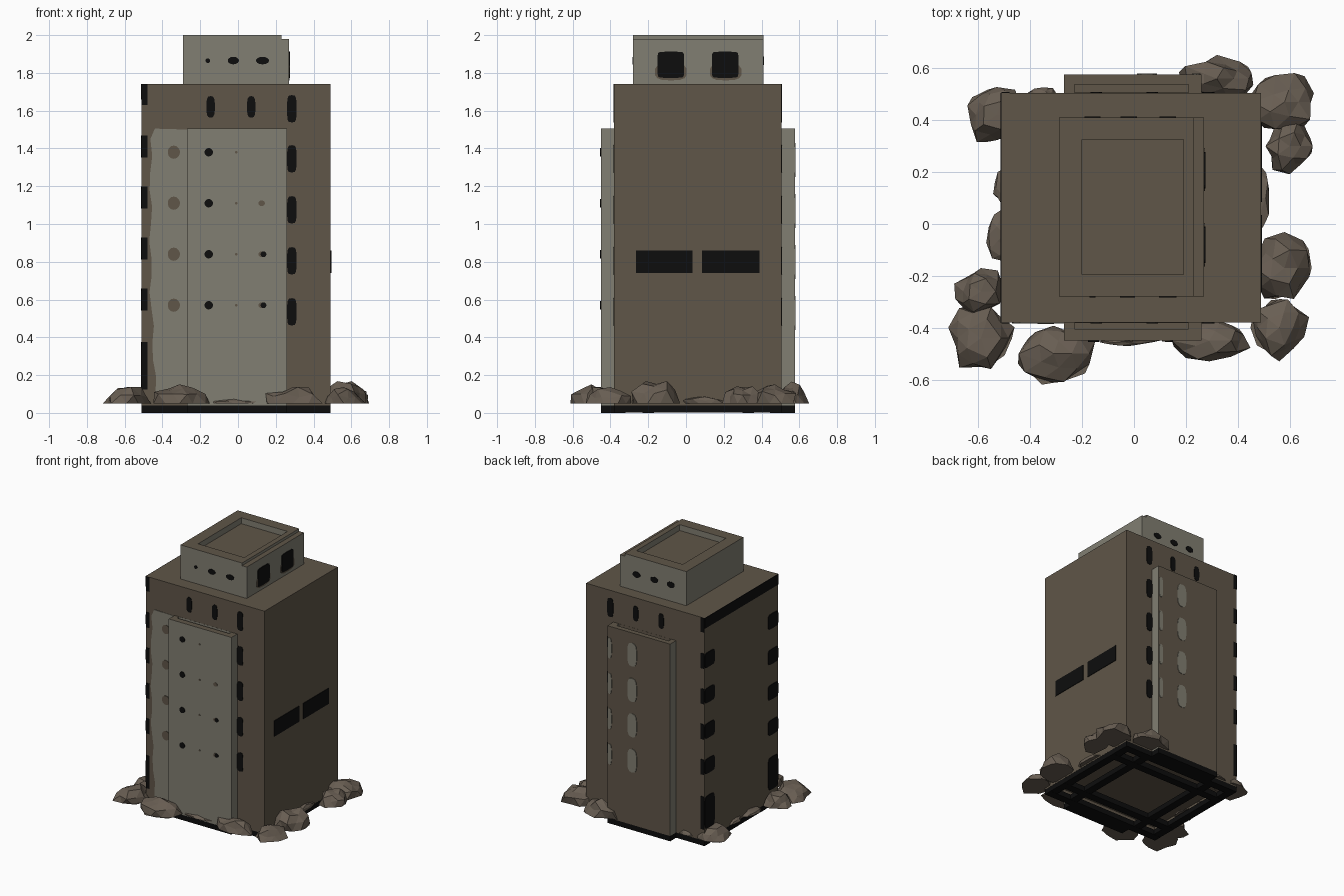
import bpy, bmesh, math, random
from mathutils import Vector

random.seed(7)
cube = bpy.data.objects.get("Cube")
if cube:
    bpy.data.objects.remove(cube)


def material(name, rgb):
    m = bpy.data.materials.new(name)
    m.use_nodes = True
    m.diffuse_color = (*rgb, 1)
    m.node_tree.nodes["Principled BSDF"].inputs["Base Color"].default_value = (*rgb, 1)
    return m


BROWN = material("brown wall", (0.115, 0.092, 0.065))
GREY = material("pale grey wall", (0.22, 0.21, 0.168))
BLACK = material("black", (0.004, 0.004, 0.004))
ROCK = material("rubble brown", (0.14, 0.112, 0.086))

# Main outline of the tower
X0, X1, Y0, Y1, TOP, FLOOR = -0.51, 0.49, -0.38, 0.505, 1.74, 0.04


def finish(name, bm, mats, rule=None):
    bmesh.ops.recalc_face_normals(bm, faces=bm.faces)
    if rule:
        for f in bm.faces:
            f.material_index = rule(f.normal)
    mesh = bpy.data.meshes.new(name)
    bm.to_mesh(mesh)
    bm.free()
    for m in mats:
        mesh.materials.append(m)
    ob = bpy.data.objects.new(name, mesh)
    bpy.context.collection.objects.link(ob)
    return ob


def add_box(bm, x, y, z):
    verts = bmesh.ops.create_cube(bm, size=1)["verts"]
    for v in verts:
        v.co = [r[0] if c < 0 else r[1] for r, c in zip((x, y, z), v.co)]


def recess(bm, up, x, y, depth):
    """Sink a rectangle into the top or bottom face."""
    bm.normal_update()
    face = max(bm.faces, key=lambda f: f.calc_center_median().z * up)
    mid = face.calc_center_median()
    bmesh.ops.inset_region(bm, faces=[face], thickness=0.01)
    for v in face.verts:
        v.co.x = x[0] if v.co.x < mid.x else x[1]
        v.co.y = y[0] if v.co.y < mid.y else y[1]
    new = bmesh.ops.extrude_discrete_faces(bm, faces=[face])["faces"][0]
    bmesh.ops.translate(bm, verts=new.verts, vec=(0, 0, -up * depth))


def box(name, x, y, z, mats, rule=None, sink=None):
    bm = bmesh.new()
    add_box(bm, x, y, z)
    if sink:
        recess(bm, *sink)
    return finish(name, bm, mats, rule)


def rounded(u, v, w, h, power=2, sides=14):
    """Outline from ellipse (power 2) to nearly a rectangle (high power)."""
    pts = []
    for i in range(sides):
        a = math.tau * (i + 0.5) / sides
        c, s = math.cos(a), math.sin(a)
        pts.append((u + w / 2 * math.copysign(abs(c) ** (2 / power), c),
                    v + h / 2 * math.copysign(abs(s) ** (2 / power), s)))
    return pts


def rect(u0, u1, v0, v1):
    return [(u0, v0), (u1, v0), (u1, v1), (u0, v1)]


def plates(name, mat, axis, sign, level, outlines, thick=0.004):
    """Thin plates on a wall that faces along the given axis."""
    bm = bmesh.new()
    for pts in outlines:
        def place(u, v, d):
            p = level + sign * d
            return (p, u, v) if axis == "x" else (u, p, v)
        outer = [bm.verts.new(place(u, v, thick)) for u, v in pts]
        inner = [bm.verts.new(place(u, v, 0)) for u, v in pts]
        bm.faces.new(outer)
        bm.faces.new(inner[::-1])
        n = len(pts)
        for i in range(n):
            j = (i + 1) % n
            bm.faces.new((outer[i], inner[i], inner[j], outer[j]))
    return finish(name, bm, [mat])


# Tower body, hollow underneath
box("tower_body", (X0, X1), (Y0, Y1), (FLOOR, TOP), [BROWN],
    sink=(-1, (X0 + 0.02, X1 - 0.02), (Y0 + 0.02, Y1 - 0.02), 0.05))

# Raised slabs on the front and back
def flat_top(n):
    return 1 if n.z > 0.5 else 0

def back_faces(n):
    return 0 if abs(n.x) > 0.5 else 1

box("front_slab", (-0.27, 0.26), (-0.45, Y0), (FLOOR, 1.505), [GREY, BROWN], flat_top,
    (1, (-0.23, 0.21), (-0.405, Y0 - 0.001), 0.03))
box("back_slab", (-0.27, 0.26), (Y1, 0.577), (FLOOR, 1.505), [GREY, BROWN], back_faces,
    (1, (-0.23, 0.21), (Y1 + 0.001, 0.538), 0.03))

# Roof house with a sunken roof and a lower ledge on one side
box("roof_house", (-0.29, 0.23), (-0.28, 0.41), (TOP, 2.0), [GREY, BROWN], flat_top,
    (1, (-0.2, 0.19), (-0.195, 0.325), 0.045))
box("roof_ledge", (0.23, 0.27), (-0.28, 0.41), (TOP, 1.98), [GREY, BROWN], flat_top)

# Black foundation beams
bm = bmesh.new()
for y in (Y0 + 0.03, -0.2, 0.33, Y1 - 0.03):
    add_box(bm, (X0, X1), (y - 0.03, y + 0.03), (0, FLOOR))
for x in (X0 + 0.03, -0.3, 0.28, X1 - 0.03):
    add_box(bm, (x - 0.03, x + 0.03), (Y0, Y1), (0.001, FLOOR - 0.001))
for y in ((-0.45, Y0), (Y1, 0.577)):
    add_box(bm, (-0.27, 0.26), y, (0, FLOOR))
finish("foundation_beams", bm, [BLACK])

# Pale worn panel beside the front slab
edge = [(-0.462 + 0.008 * math.sin(i * 1.9) + max(0, 0.025 - 0.004 * i), 0.1 + 0.09 * i)
        for i in range(16)]
plates("pale_panel", GREY, "y", -1, Y0,
       [[(-0.27, 0.05), (-0.44, 0.05)] + edge + [(-0.44, 1.505), (-0.27, 1.5)]], 0.003)

# Windows: rows repeat up the tower
ROWS = [0.57 + 0.27 * i for i in range(4)]
plates("panel_spots", BROWN, "y", -1, Y0, [rounded(-0.34, z, 0.065, 0.07) for z in ROWS], 0.006)
plates("front_slab_windows", BLACK, "y", -1, -0.45,
       [rounded(-0.155, z, 0.045, 0.045) for z in ROWS]
       + [rounded(0.135, z, 0.03, 0.03) for z in ROWS[:2]])
plates("front_slab_spots", BROWN, "y", -1, -0.45,
       [rounded(0.125, z, 0.035, 0.03) for z in ROWS[:3]]
       + [rounded(-0.01, z, 0.014, 0.014) for z in ROWS], 0.003)
plates("back_slab_patches", GREY, "y", 1, 0.577,
       [rounded(0.05, z - 0.04, 0.08, 0.18, 3) for z in ROWS]
       + [rounded(0.24, z - 0.04, 0.035, 0.16, 3) for z in ROWS])

EDGE_ROWS = [(z + 0.03, 0.115) for z in ROWS] + [(1.685, 0.11), (0.25, 0.25)]
for side, sign, level in (("front", -1, Y0), ("back", 1, Y1)):
    slots = [rounded(x, 1.62, 0.045, 0.115, 3) for x in (-0.145, 0.07)]
    slots += [rounded(0.285, z - 0.035, 0.05, 0.145, 4) for z in ROWS + [1.645]]
    slots += [rect(X0, X0 + 0.03, z - h / 2, z + h / 2) for z, h in EDGE_ROWS]
    plates(side + "_slots", BLACK, "y", sign, level, slots)

# Right end: corner notches and a dark band under the roof
notches = [rect(Y0, Y1, 1.66, TOP)]
for z, h in EDGE_ROWS[:4] + EDGE_ROWS[5:]:
    notches += [rounded(y, z, 0.12, h, 6) for y in (Y0 + 0.06, Y1 - 0.06)]
plates("corner_notches", BLACK, "x", -1, X0, notches)

# Opposite end: two long windows
plates("long_windows", BLACK, "x", 1, X1,
       [rect(-0.265, 0.035, 0.74, 0.86), rect(0.085, 0.39, 0.74, 0.86)])

# Roof house windows
plates("roof_window_stains", BROWN, "x", 1, 0.27,
       [rounded(y, 1.805, 0.17, 0.09, 3) for y in (-0.08, 0.21)], 0.003)
plates("roof_large_windows", BLACK, "x", 1, 0.27,
       [rounded(y, 1.843, 0.142, 0.14, 8) for y in (-0.08, 0.207)], 0.005)
plates("roof_front_windows", BLACK, "y", -1, -0.28,
       [rounded(-0.16, 1.865, 0.025, 0.025), rounded(-0.025, 1.865, 0.06, 0.04),
        rounded(0.13, 1.865, 0.07, 0.04)])
plates("roof_back_windows", BLACK, "y", 1, 0.41,
       [rounded(x, 1.865, 0.065, 0.045) for x in (-0.16, -0.02, 0.13)])


# Rubble heaps around the foot: x, y, half width, half depth, height
HEAPS = [(-0.53, 0.42, 0.12, 0.12, 0.1), (0.32, 0.56, 0.15, 0.08, 0.11),
         (0.58, 0.47, 0.13, 0.12, 0.11), (0.6, 0.3, 0.1, 0.1, 0.1),
         (0.58, -0.17, 0.12, 0.13, 0.13), (0.56, -0.4, 0.11, 0.12, 0.08),
         (0.29, -0.45, 0.15, 0.08, 0.09), (-0.02, -0.45, 0.12, 0.02, 0.02),
         (-0.31, -0.5, 0.15, 0.13, 0.11), (-0.59, -0.44, 0.13, 0.13, 0.09),
         (-0.59, -0.26, 0.1, 0.09, 0.09), (-0.5, -0.04, 0.07, 0.1, 0.03),
         (-0.5, 0.14, 0.04, 0.07, 0.03), (0.48, 0.1, 0.05, 0.12, 0.04),
         (-0.35, 0.49, 0.06, 0.04, 0.03)]
for i, (x, y, w, d, h) in enumerate(HEAPS):
    bm = bmesh.new()
    bmesh.ops.create_icosphere(bm, subdivisions=2, radius=1)
    for v in bm.verts:
        r = random.uniform(0.75, 1.15)
        v.co = Vector((x + v.co.x * w * r, y + v.co.y * d * r,
                       0.05 + max(0, v.co.z) * h * r))
    bmesh.ops.dissolve_degenerate(bm, dist=0.0005, edges=bm.edges)
    finish(f"rubble_{i + 1}", bm, [ROCK])
